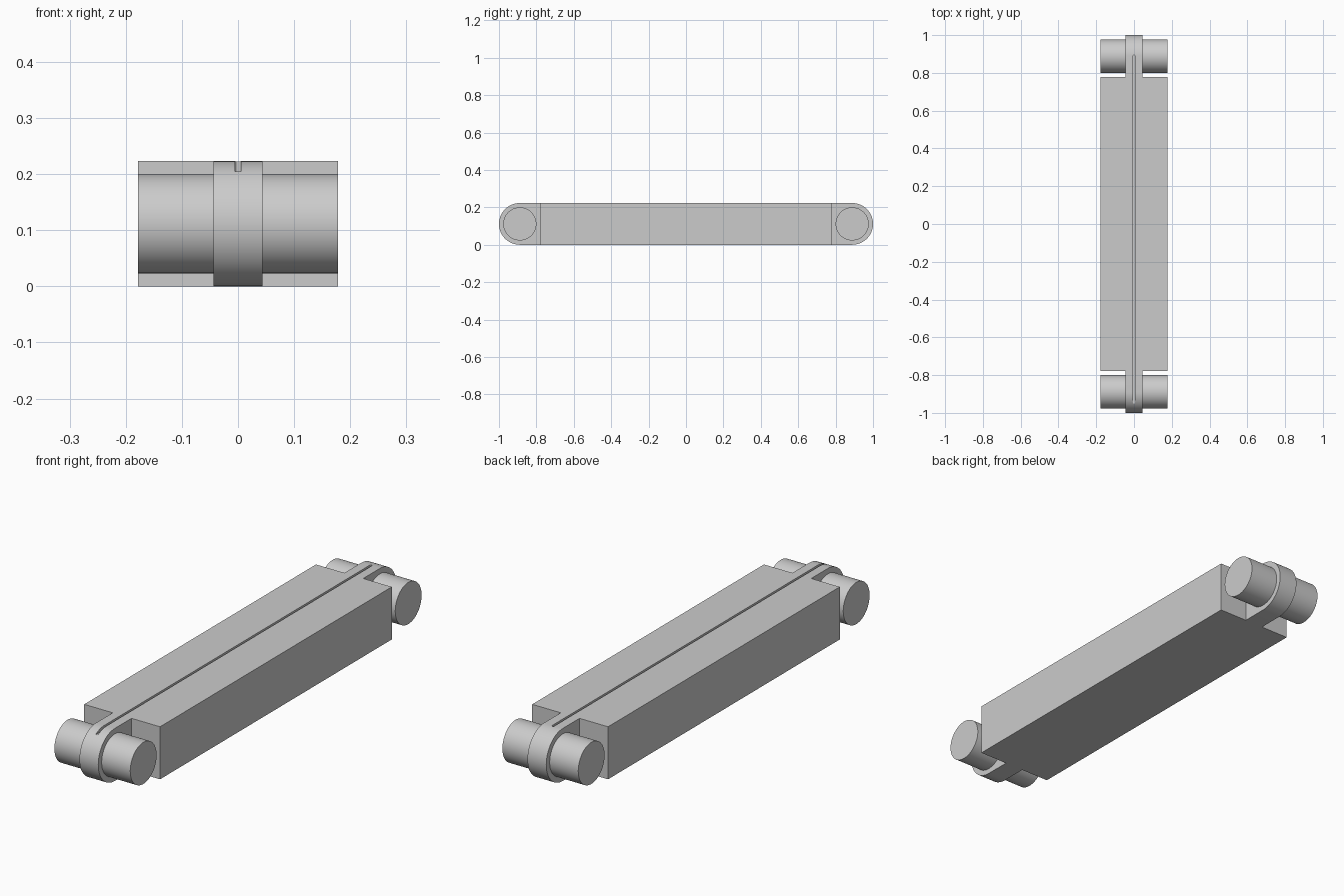
import bpy, math

cube = bpy.data.objects.get("Cube")
if cube:
    bpy.data.objects.remove(cube, do_unlink=True)

HALF_W, HEIGHT = 0.178, 0.223
MID = HEIGHT / 2
PIN_Y = 1 - MID

grey = bpy.data.materials.new("light_grey")
grey.use_nodes = True
colour = (0.6, 0.6, 0.6, 1)
grey.diffuse_color = colour
grey.node_tree.nodes["Principled BSDF"].inputs["Base Color"].default_value = colour


def prism(name, outline, axis, low, high):
    """Extrude a 2D outline along x (outline in y, z) or z (outline in x, y)."""
    place = (lambda a, b, t: (t, a, b)) if axis == "x" else (lambda a, b, t: (a, b, t))
    n = len(outline)
    verts = [place(a, b, t) for t in (low, high) for a, b in outline]
    faces = [tuple(reversed(range(n))), tuple(range(n, 2 * n))]
    faces += [(i, (i + 1) % n, n + (i + 1) % n, n + i) for i in range(n)]
    mesh = bpy.data.meshes.new(name)
    mesh.from_pydata(verts, [], faces)
    mesh.materials.append(grey)
    obj = bpy.data.objects.new(name, mesh)
    bpy.context.collection.objects.link(obj)
    return obj


def arc(cx, cy, r, start, steps):
    """Half circle of points, counter-clockwise from the start angle."""
    return [(cx + r * math.cos(start + math.pi * i / steps),
             cy + r * math.sin(start + math.pi * i / steps)) for i in range(steps + 1)]


def combine(target, other, operation):
    mod = target.modifiers.new(operation.lower(), "BOOLEAN")
    mod.operation, mod.object, mod.solver = operation, other, "EXACT"
    bpy.context.view_layer.objects.active = target
    bpy.ops.object.modifier_apply(modifier=mod.name)
    bpy.data.objects.remove(other, do_unlink=True)


def smooth(obj):
    bpy.ops.object.select_all(action="DESELECT")
    obj.select_set(True)
    bpy.context.view_layer.objects.active = obj
    bpy.ops.object.shade_smooth_by_angle(angle=math.radians(30))


# Rounded central bar joined with the rectangular block
bar = arc(PIN_Y, MID, MID, -math.pi / 2, 40) + arc(-PIN_Y, MID, MID, math.pi / 2, 40)
body = prism("body", bar, "x", -0.044, 0.044)
block = [(-0.777, 0), (0.777, 0), (0.777, HEIGHT), (-0.777, HEIGHT)]
combine(body, prism("block", block, "x", -HALF_W, HALF_W), "UNION")

# Narrow groove along the top, running out over the front curve
slot = arc(0, 0.89, 0.005, 0, 8) + arc(0, -0.96, 0.005, math.pi, 8)
combine(body, prism("groove_cutter", slot, "z", 0.205, 0.3), "DIFFERENCE")
smooth(body)

# Cross pins through both ends
for name, y in (("front_pin", -PIN_Y), ("back_pin", PIN_Y)):
    circle = [(y + 0.0885 * math.cos(math.tau * i / 64),
               MID + 0.0885 * math.sin(math.tau * i / 64)) for i in range(64)]
    smooth(prism(name, circle, "x", -HALF_W, HALF_W))
